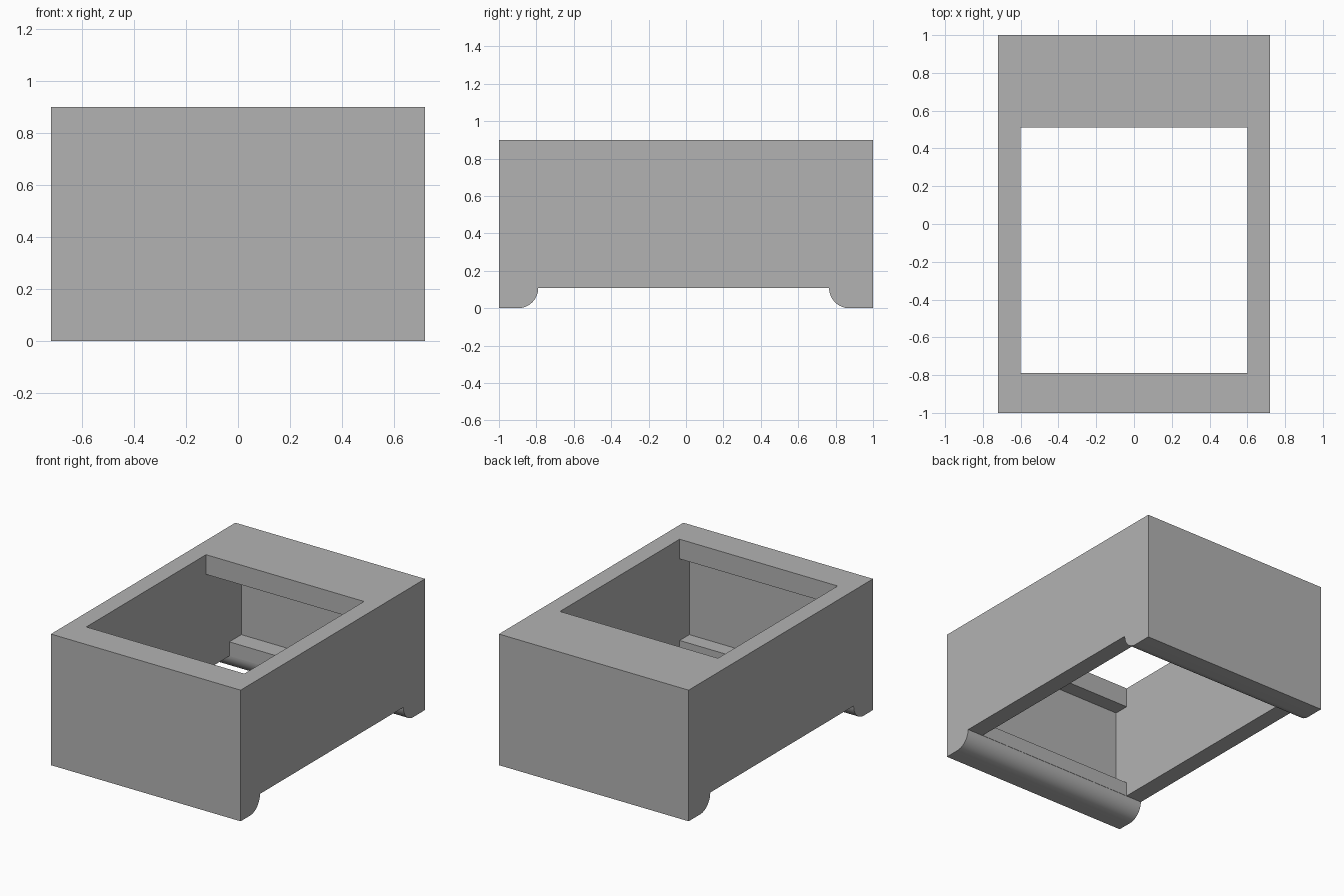
import bpy
import bmesh
from math import sin, cos, pi

cube = bpy.data.objects.get("Cube")
if cube:
    bpy.data.objects.remove(cube, do_unlink=True)

HALF_X, TOP = 0.72, 0.9
WALL_X = 0.6              # inner face of the side walls
FOOT_R = 0.108            # rounded foot edge, also the height of the side cutout
FOOT_FRONT, FOOT_BACK = -0.79, 0.765

grey = bpy.data.materials.new("plain grey")
grey.use_nodes = True
grey.diffuse_color = (0.45, 0.45, 0.45, 1)
grey.node_tree.nodes["Principled BSDF"].inputs["Base Color"].default_value = (0.45, 0.45, 0.45, 1)


def prism(name, outline, half_width):
    """Extrude a (y, z) outline across x."""
    bm = bmesh.new()
    face = bm.faces.new([bm.verts.new((-half_width, y, z)) for y, z in outline])
    new = bmesh.ops.extrude_face_region(bm, geom=[face])["geom"]
    moved = [v for v in new if isinstance(v, bmesh.types.BMVert)]
    bmesh.ops.translate(bm, verts=moved, vec=(2 * half_width, 0, 0))
    bmesh.ops.recalc_face_normals(bm, faces=bm.faces)
    mesh = bpy.data.meshes.new(name)
    bm.to_mesh(mesh)
    bm.free()
    mesh.materials.append(grey)
    obj = bpy.data.objects.new(name, mesh)
    bpy.context.collection.objects.link(obj)
    return obj


def foot_curve(edge, direction):
    """Quarter round from the flat sole up to the side cutout."""
    centre = edge - direction * FOOT_R
    steps = 16
    return [(centre + direction * FOOT_R * sin(i / steps * pi / 2),
             FOOT_R - FOOT_R * cos(i / steps * pi / 2)) for i in range(steps + 1)]


# Outer block with a rounded foot rail at each end
outline = [(-1, TOP), (-1, 0)]
outline += foot_curve(FOOT_FRONT, 1)
outline += reversed(foot_curve(FOOT_BACK, -1))
outline += [(1, 0), (1, TOP)]
housing = prism("housing", outline, HALF_X)

# Hollow: top opening, wider chamber under the rim, bottom opening between ledges
RIM, LEDGE, CHAMBER = 0.765, 0.205, 0.893
front, back = FOOT_FRONT + 0.002, FOOT_BACK - 0.002
hollow = prism("hollow_cutter", [
    (front, 1.0), (front, RIM), (-CHAMBER, RIM), (-CHAMBER, LEDGE),
    (front, LEDGE), (front, -0.1), (back, -0.1), (back, LEDGE),
    (CHAMBER, LEDGE), (CHAMBER, RIM), (0.51, RIM), (0.51, 1.0)], WALL_X)
hollow.hide_render = True

cut = housing.modifiers.new("hollow", "BOOLEAN")
cut.operation = "DIFFERENCE"
cut.solver = "EXACT"
cut.object = hollow

bpy.ops.object.select_all(action="DESELECT")
housing.select_set(True)
bpy.context.view_layer.objects.active = housing
bpy.ops.object.modifier_apply(modifier=cut.name)
bpy.data.objects.remove(hollow, do_unlink=True)
bpy.ops.object.shade_smooth_by_angle(angle=pi / 6)
